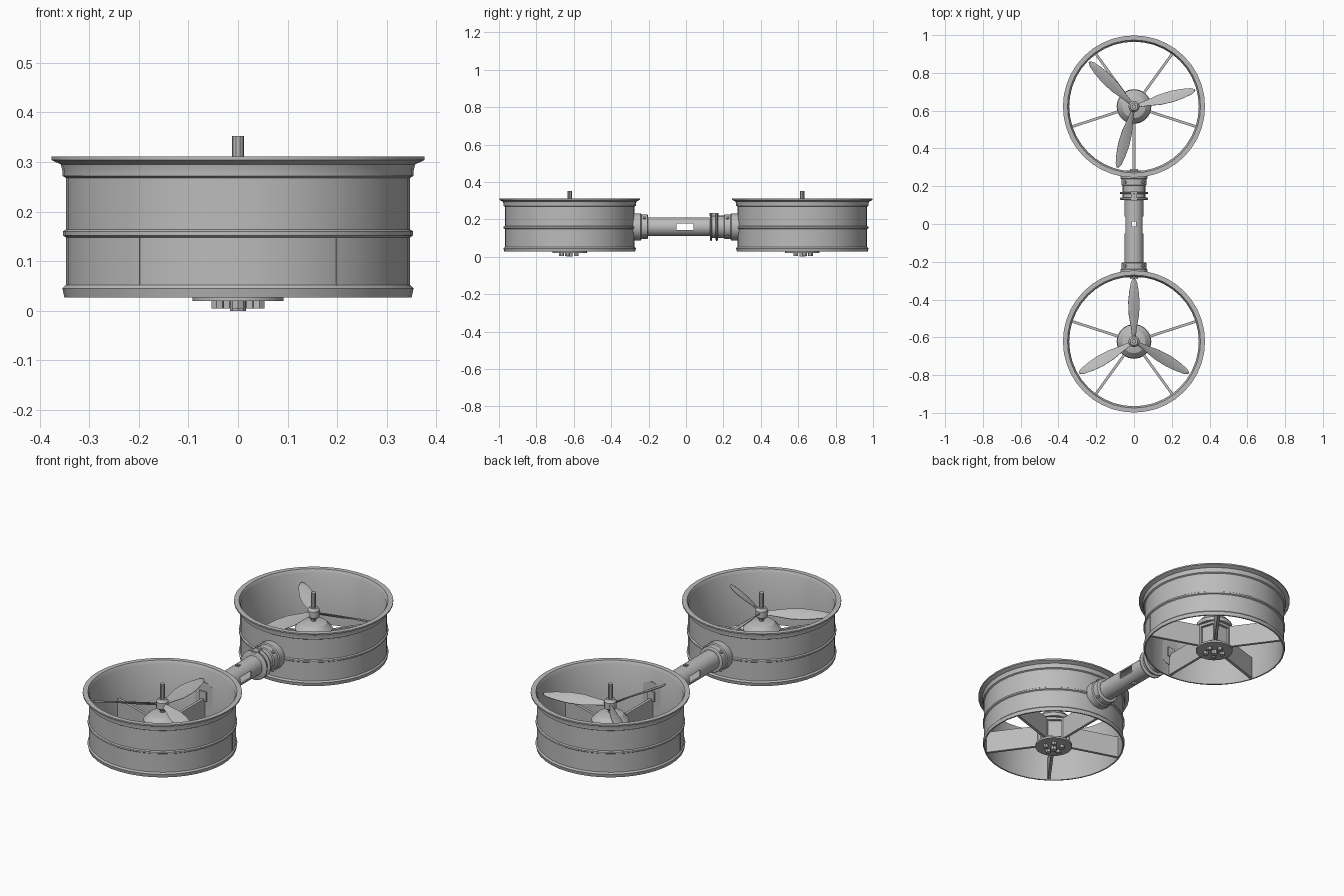
import bpy, bmesh, math
from mathutils import Matrix, Vector

if "Cube" in bpy.data.objects:
    bpy.data.objects.remove(bpy.data.objects["Cube"], do_unlink=True)

GREY = (0.5, 0.5, 0.5, 1)
metal = bpy.data.materials.new("light_grey")
metal.use_nodes = True
metal.diffuse_color = GREY
metal.node_tree.nodes["Principled BSDF"].inputs["Base Color"].default_value = GREY

FAN_Y = 0.622
AXIS_Z = 0.16
SPAN_AXIS = Matrix.Translation((0, 0, AXIS_Z)) @ Matrix.Rotation(-math.pi / 2, 4, "X")


def finish(bm, name, matrix=Matrix(), smooth=False):
    """Turn a bmesh into a named object."""
    bm.transform(matrix)
    bmesh.ops.recalc_face_normals(bm, faces=bm.faces[:])
    mesh = bpy.data.meshes.new(name)
    bm.to_mesh(mesh)
    bm.free()
    mesh.materials.append(metal)
    obj = bpy.data.objects.new(name, mesh)
    bpy.context.collection.objects.link(obj)
    if smooth:
        bpy.ops.object.select_all(action="DESELECT")
        obj.select_set(True)
        bpy.context.view_layer.objects.active = obj
        bpy.ops.object.shade_smooth_by_angle(angle=math.radians(32))
    return obj


def lathe(name, profile, segs, matrix=Matrix(), closed=False, smooth=True):
    """Spin (radius, height) points about z; open profiles get end caps."""
    bm = bmesh.new()
    rings = [[bm.verts.new((r * math.cos(a), r * math.sin(a), z))
              for a in (2 * math.pi * i / segs for i in range(segs))]
             for r, z in profile]
    pairs = list(zip(rings, rings[1:]))
    if closed:
        pairs.append((rings[-1], rings[0]))
    else:
        bm.faces.new(rings[0])
        bm.faces.new(rings[-1])
    for low, high in pairs:
        for i in range(segs):
            j = (i + 1) % segs
            bm.faces.new((low[i], low[j], high[j], high[i]))
    return finish(bm, name, matrix, smooth)


def box(name, size, matrix):
    bm = bmesh.new()
    bmesh.ops.create_cube(bm, size=1)
    bmesh.ops.scale(bm, vec=size, verts=bm.verts)
    return finish(bm, name, matrix)


def cut(obj, cutter):
    """Subtract the cutter for good, then discard it."""
    mod = obj.modifiers.new("cut", "BOOLEAN")
    mod.operation, mod.solver, mod.object = "DIFFERENCE", "EXACT", cutter
    graph = bpy.context.evaluated_depsgraph_get()
    mesh = bpy.data.meshes.new_from_object(obj.evaluated_get(graph))
    obj.modifiers.clear()
    obj.data = mesh
    bpy.data.objects.remove(cutter, do_unlink=True)


def turn(angle):
    return Matrix.Rotation(angle, 4, "Z")


def blade(name, matrix, hand):
    """Twisted, tapered propeller blade along +x."""
    stations = [(0.015, 0.022, 40), (0.07, 0.036, 36), (0.14, 0.062, 30),
                (0.21, 0.066, 25), (0.27, 0.052, 21), (0.315, 0.034, 18),
                (0.335, 0.010, 17)]
    bm = bmesh.new()
    rows = []
    for r, chord, pitch in stations:
        p = math.radians(pitch)
        row = []
        for k, bulge in ((-0.5, 0), (-0.1, 0.005), (0.5, 0)):
            w = k * chord
            row.append(bm.verts.new((r, hand * w * math.cos(p),
                                     bulge - w * math.sin(p))))
        rows.append(row)
    for a, b in zip(rows, rows[1:]):
        for i in range(2):
            bm.faces.new((a[i], b[i], b[i + 1], a[i + 1]))
    bmesh.ops.recalc_face_normals(bm, faces=bm.faces[:])
    bmesh.ops.solidify(bm, geom=bm.faces[:], thickness=0.004)
    finish(bm, name, matrix, True)


def motor_housing(name, matrix):
    """Five-sided housing with a recessed panel on every side."""
    bm = bmesh.new()
    bmesh.ops.create_cone(bm, cap_ends=True, segments=5, radius1=0.086,
                          radius2=0.086, depth=0.125)
    bmesh.ops.rotate(bm, verts=bm.verts, matrix=Matrix.Rotation(
        math.radians(54) - min((math.atan2(v.co.y, v.co.x) for v in bm.verts), key=abs),
        3, "Z"))
    sides = [f for f in bm.faces if abs(f.normal.z) < 0.5]
    bmesh.ops.inset_individual(bm, faces=sides, thickness=0.022)
    bmesh.ops.inset_individual(bm, faces=sides, thickness=0.002, depth=-0.012)
    finish(bm, name, matrix @ Matrix.Translation((0, 0, 0.09)))


def fan(prefix, side, blade_start):
    base = Matrix.Translation((0, side * FAN_Y, 0))
    # Ring-shaped duct with three bands and a flared lip
    lathe(prefix + "_duct", [
        (0.343, 0.027), (0.350, 0.027), (0.354, 0.045), (0.347, 0.052),
        (0.347, 0.148), (0.353, 0.152), (0.353, 0.160), (0.347, 0.164),
        (0.347, 0.268), (0.354, 0.272), (0.354, 0.283), (0.357, 0.295),
        (0.376, 0.304), (0.376, 0.311), (0.352, 0.311), (0.343, 0.295)],
        40, base, closed=True)
    # Straightening vanes
    for i in range(5):
        a = math.radians(side * (54 + 72 * i))
        box(f"{prefix}_vane_{i + 1}", (0.27, 0.014, 0.115),
            base @ turn(a) @ Matrix.Translation((0.212, 0, 0.09)))
    # Motor: housing, bell, bottom disc, screws
    motor_housing(prefix + "_motor_housing", base @ turn(0 if side > 0 else math.radians(36)))
    lathe(prefix + "_motor_bell", [(0.088, 0.150), (0.090, 0.168), (0.062, 0.198),
                                   (0.030, 0.206)], 16, base)
    lathe(prefix + "_bottom_disc", [(0.092, 0.020), (0.092, 0.030)], 20, base)
    lathe(prefix + "_centre_pin", [(0.016, 0), (0.016, 0.022)], 8, base)
    for i in range(5):
        lathe(f"{prefix}_screw_{i + 1}", [(0.013, 0.005), (0.013, 0.022)], 6,
              base @ turn(2 * math.pi * i / 5 + side * math.pi / 2)
              @ Matrix.Translation((0.043, 0, 0)))
    # Propeller
    lathe(prefix + "_shaft", [(0.012, 0.2), (0.012, 0.352)], 10, base)
    lathe(prefix + "_propeller_hub", [(0.022, 0.222), (0.030, 0.230), (0.030, 0.262),
                                      (0.020, 0.275)], 12, base)
    for i in range(3):
        a = math.radians(blade_start + 120 * i)
        blade(f"{prefix}_blade_{i + 1}",
              base @ turn(a) @ Matrix.Translation((0, 0, 0.247)), side)
    # Cable plate on the inner duct wall
    box(prefix + "_cable_plate", (0.04, 0.012, 0.05),
        Matrix.Translation((0, side * (FAN_Y - 0.338), AXIS_Z)))
    # Clamp holding the tube, with screws around it
    flip = SPAN_AXIS if side > 0 else SPAN_AXIS @ Matrix.Rotation(math.pi, 4, "X")
    lathe(prefix + "_clamp", [(0.060, 0.203), (0.066, 0.207), (0.066, 0.238), (0.072, 0.242),
                              (0.072, 0.283)], 16, flip)
    for i in range(4):
        lathe(f"{prefix}_clamp_screw_{i + 1}", [(0.008, 0.055), (0.008, 0.073)], 8,
              flip @ turn(math.pi / 4 + i * math.pi / 2)
              @ Matrix.Translation((0, 0, 0.222)) @ Matrix.Rotation(math.pi / 2, 4, "Y"))


fan("rear", 1, 15)
fan("front", -1, 90)

# Hollow connecting tube with side slots and a small vertical hole
tube = lathe("connecting_tube", [(0.043, -0.28), (0.05, -0.28), (0.05, 0.28), (0.043, 0.28)],
             24, SPAN_AXIS, closed=True)
cut(tube, box("slot_cutter", (0.2, 0.09, 0.036), Matrix.Translation((0, -0.005, AXIS_Z))))
cut(tube, box("hole_cutter", (0.02, 0.024, 0.2), Matrix.Translation((0, 0, AXIS_Z))))

# Quick-release collar on the rear half of the tube
lathe("collar_sleeve", [(0.056, 0.128), (0.060, 0.132), (0.060, 0.205)], 20, SPAN_AXIS)
for name, start in (("collar_ring_inner", 0.128), ("collar_ring_outer", 0.158)):
    lathe(name, [(0.070, start), (0.075, start + 0.003), (0.075, start + 0.009),
                 (0.070, start + 0.012)], 20, SPAN_AXIS)
box("collar_latch", (0.03, 0.05, 0.014), Matrix.Translation((0, 0.15, AXIS_Z + 0.066)))
